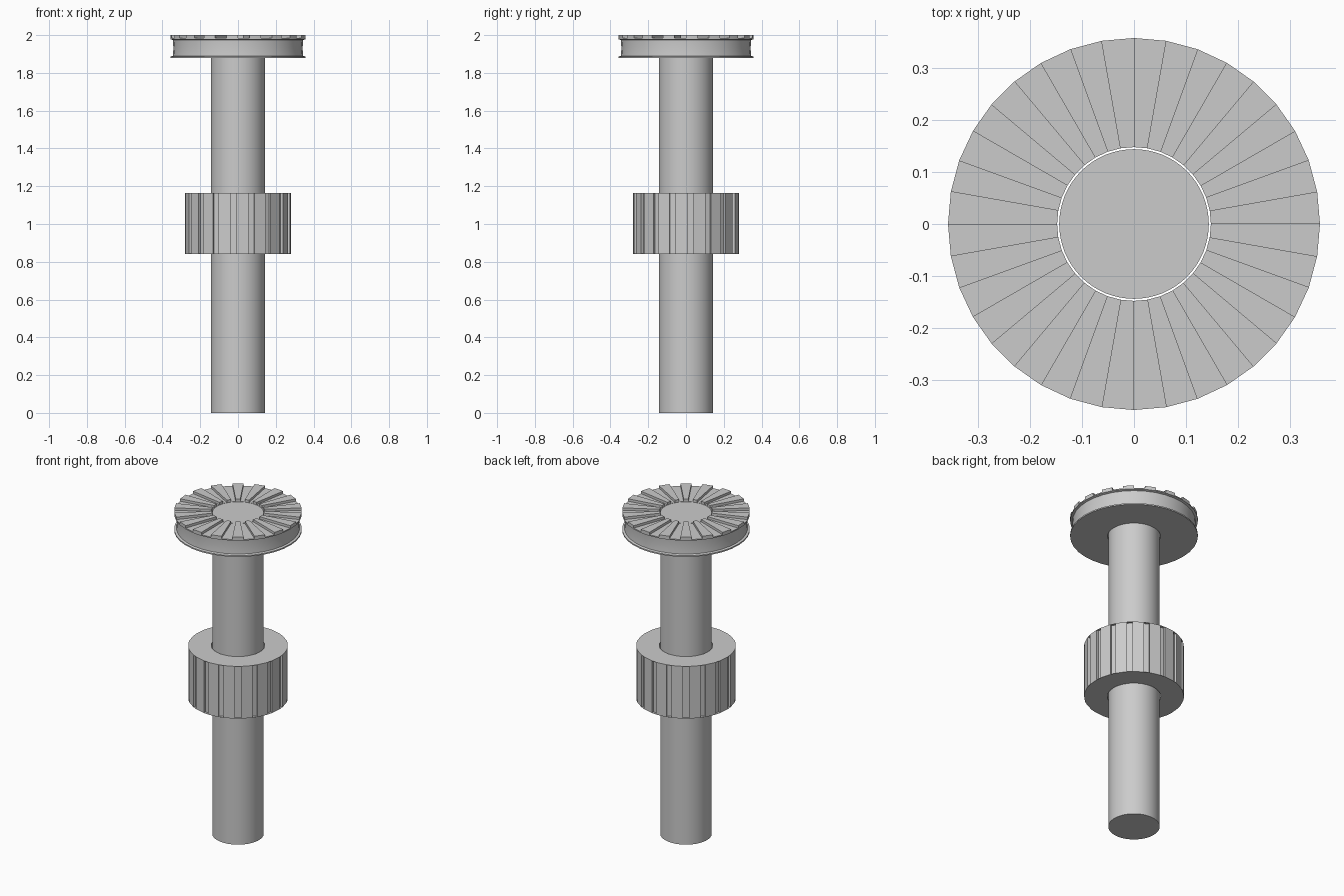
import bpy
import bmesh
from math import cos, sin, radians, tau

cube = bpy.data.objects.get("Cube")
if cube:
    bpy.data.objects.remove(cube, do_unlink=True)

# Single bare metal colour
metal = bpy.data.materials.new("light grey metal")
metal.use_nodes = True
grey = (0.6, 0.6, 0.6, 1)
metal.diffuse_color = grey
metal.node_tree.nodes["Principled BSDF"].inputs["Base Color"].default_value = grey


def lathe(profile, angles, closed=True):
    """Spin an (r, z) profile over the angles; returns the mesh and faces by band."""
    bm = bmesh.new()
    rings = [[bm.verts.new((r * cos(a), r * sin(a), z)) for a in angles] for r, z in profile]
    count = len(angles)
    bands = []
    last = len(rings) if closed else len(rings) - 1
    for i in range(last):
        low, high = rings[i], rings[(i + 1) % len(rings)]
        bands.append([bm.faces.new((low[j], low[(j + 1) % count], high[(j + 1) % count], high[j]))
                      for j in range(count)])
    if not closed:
        bm.faces.new(rings[0][::-1])
        bm.faces.new(rings[-1])
    bm.normal_update()
    return bm, bands


def finish(bm, name, smooth_angle):
    bmesh.ops.recalc_face_normals(bm, faces=bm.faces)
    mesh = bpy.data.meshes.new(name)
    bm.to_mesh(mesh)
    bm.free()
    obj = bpy.data.objects.new(name, mesh)
    mesh.materials.append(metal)
    bpy.context.collection.objects.link(obj)
    bpy.ops.object.select_all(action="DESELECT")
    obj.select_set(True)
    bpy.context.view_layer.objects.active = obj
    bpy.ops.object.shade_smooth_by_angle(angle=radians(smooth_angle))


# Shaft
round_angles = [tau * i / 64 for i in range(64)]
bm, _ = lathe([(0.144, 0), (0.144, 1.985)], round_angles, closed=False)
finish(bm, "shaft", 30)

# Flanged head with a waisted rim and raised radial teeth on every other sector
sectors = [tau * i / 36 for i in range(36)]
head_profile = [(0.148, 1.878), (0.358, 1.878), (0.358, 1.886), (0.345, 1.89),
                (0.342, 1.93), (0.345, 1.974), (0.358, 1.978), (0.358, 1.985), (0.148, 1.985)]
bm, bands = lathe(head_profile, sectors)
bmesh.ops.inset_individual(bm, faces=bands[7][::2], thickness=0, depth=0.015)
finish(bm, "toothed_head", 30)

# Fluted collar: flat lands alternating with sunk grooves, closed at both ends
collar_angles = []
for i in range(18):
    centre = radians(20 * i + 5)
    collar_angles += [centre - radians(3.5), centre + radians(3.5)]
bm, bands = lathe([(0.15, 0.842), (0.28, 0.842), (0.28, 1.165), (0.15, 1.165)], collar_angles)
grooves = bands[1][::2]
bmesh.ops.inset_individual(bm, faces=grooves, thickness=0.002, depth=0)
bmesh.ops.inset_individual(bm, faces=grooves, thickness=0, depth=-0.015)
finish(bm, "fluted_collar", 5)
